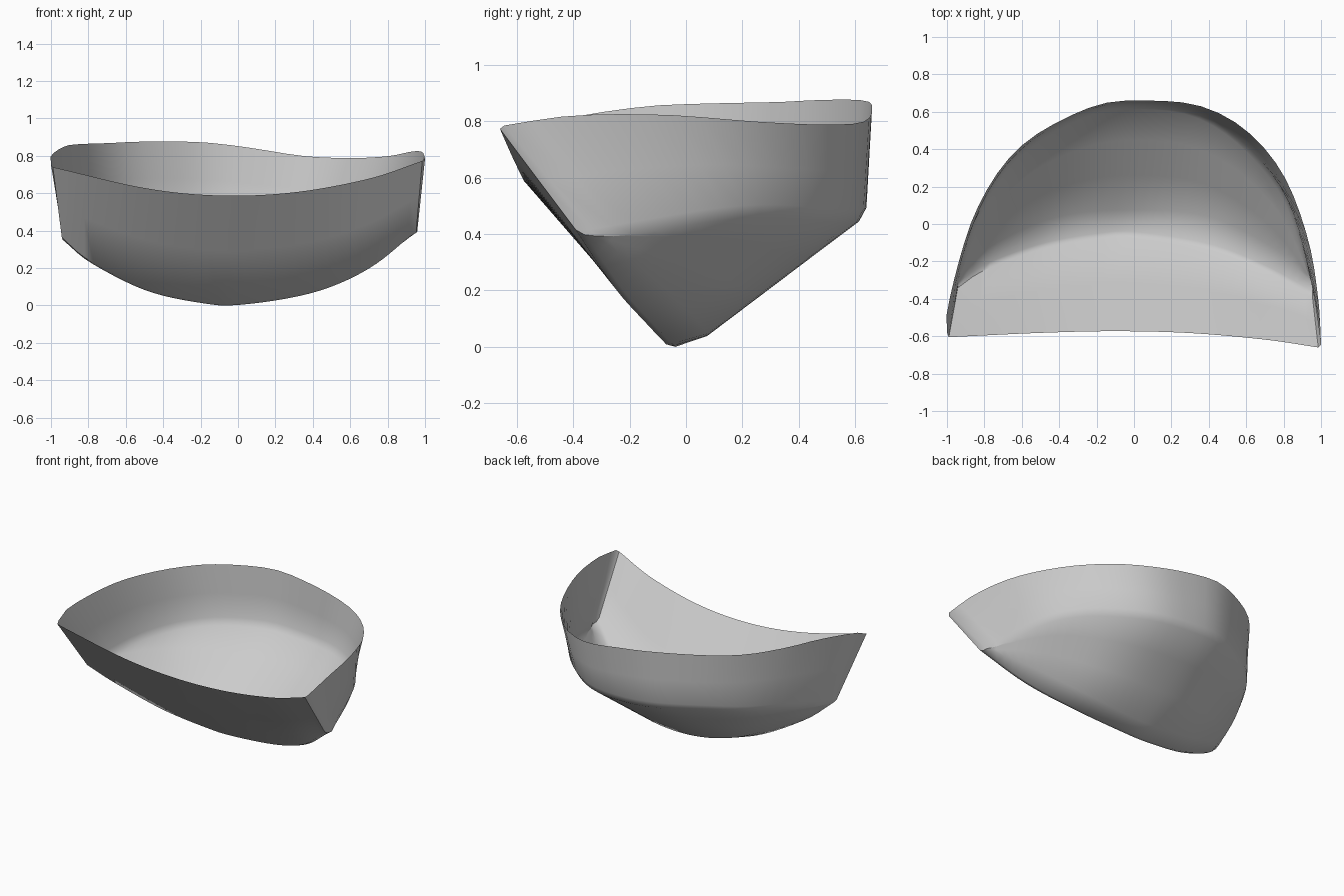
import bpy, bmesh
from mathutils import Vector

if "Cube" in bpy.data.objects:
    bpy.data.objects.remove(bpy.data.objects["Cube"])

N = 36  # spans from left to right

# guide curves, each running left to right: (x, y, z)
FRONT_RIM = [(-.99, -.605, .737), (-.5, -.582, .625), (-.1, -.573, .585), (.3, -.583, .602), (.7, -.618, .675), (.985, -.66, .77)]
FRONT_FOLD = [(-.94, -.33, .345), (-.8, -.235, .225), (-.5, -.125, .073), (-.2, -.07, .005), (0, -.06, -.006),
              (.4, -.125, .062), (.7, -.24, .19), (.953, -.38, .397)]
BACK_FOLD = [(-.935, -.285, .355), (-.75, -.11, .24), (-.4, .04, .09), (0, .075, .035), (.4, .04, .09), (.75, -.13, .25), (.958, -.32, .39)]
WALL_BASE = [(-.935, -.285, .355), (-.9, -.14, .385), (-.82, .08, .43), (-.68, .31, .46), (-.48, .48, .48), (-.2, .615, .475),
             (.05, .638, .46), (.3, .605, .455), (.5, .5, .46), (.69, .32, .475), (.83, .1, .46), (.958, -.32, .39)]
BACK_RIM = [(-1, -.58, .75), (-.998, -.46, .8), (-.925, -.16, .848), (-.84, .08, .86), (-.695, .32, .865), (-.505, .49, .873),
            (-.2, .635, .87), (.05, .66, .842), (.35, .632, .796), (.6, .5, .785), (.8, .26, .795), (.93, -.08, .82),
            (.985, -.4, .817), (1, -.645, .782)]


def smooth_curve(points, count):
    """Spline through the points, resampled evenly along its length."""
    p = [Vector(q) for q in points]
    p = [2 * p[0] - p[1]] + p + [2 * p[-1] - p[-2]]
    dense = []
    for a, b, c, d in zip(p, p[1:], p[2:], p[3:]):
        for k in range(20):
            t = k / 20
            dense.append(.5 * (2 * b + (c - a) * t + (2 * a - 5 * b + 4 * c - d) * t ** 2 + (3 * b - a - 3 * c + d) * t ** 3))
    dense.append(p[-2])
    lengths = [0.0]
    for a, b in zip(dense, dense[1:]):
        lengths.append(lengths[-1] + (b - a).length)
    out, k = [], 0
    for i in range(count + 1):
        s = lengths[-1] * i / count
        while k < len(dense) - 2 and lengths[k + 1] < s:
            k += 1
        f = (s - lengths[k]) / (lengths[k + 1] - lengths[k])
        out.append(dense[k].lerp(dense[k + 1], min(f, 1)))
    return out


def toward(a, b, d):
    """Point a moved a small distance toward b."""
    length = (b - a).length
    return a.lerp(b, min(d / length, .4)) if length > 1e-6 else a.copy()


# cross-sections with softened folds, lofted from left to right
bm = bmesh.new()
sections = []
for f, a, b, w, r in zip(*(smooth_curve(c, N) for c in (FRONT_RIM, FRONT_FOLD, BACK_FOLD, WALL_BASE, BACK_RIM))):
    row = [f, f.lerp(a, .5), toward(a, f, .02), toward(a, b, .02), b,
           b.lerp(w, .33), b.lerp(w, .66), toward(w, b, .03), toward(w, r, .03), w.lerp(r, .5), r]
    sections.append([bm.verts.new(p) for p in row])
for s, t in zip(sections, sections[1:]):
    for i in range(len(s) - 1):
        bm.faces.new((s[i], s[i + 1], t[i + 1], t[i]))

# narrow corner strips joining the front panel to the side wall
for s in (sections[0], sections[-1]):
    front, back = s[:4], [s[10], s[9], s[8], s[7]]
    for i in range(3):
        bm.faces.new((front[i], front[i + 1], back[i + 1], back[i]))

bmesh.ops.remove_doubles(bm, verts=bm.verts, dist=.0005)
bmesh.ops.recalc_face_normals(bm, faces=bm.faces)
low = min(v.co.z for v in bm.verts)
bmesh.ops.translate(bm, verts=bm.verts, vec=(0, 0, -low))
# make the outside of the shell the front side
bm.faces.ensure_lookup_table()
panel = min(bm.faces, key=lambda q: q.calc_center_median().y)
if panel.normal.y > 0:
    bmesh.ops.reverse_faces(bm, faces=bm.faces)

mesh = bpy.data.meshes.new("open_shell")
bm.to_mesh(mesh)
bm.free()
shell = bpy.data.objects.new("open_shell", mesh)
bpy.context.collection.objects.link(shell)
bpy.context.view_layer.objects.active = shell
shell.select_set(True)
bpy.ops.object.shade_smooth_by_angle(angle=.75)
